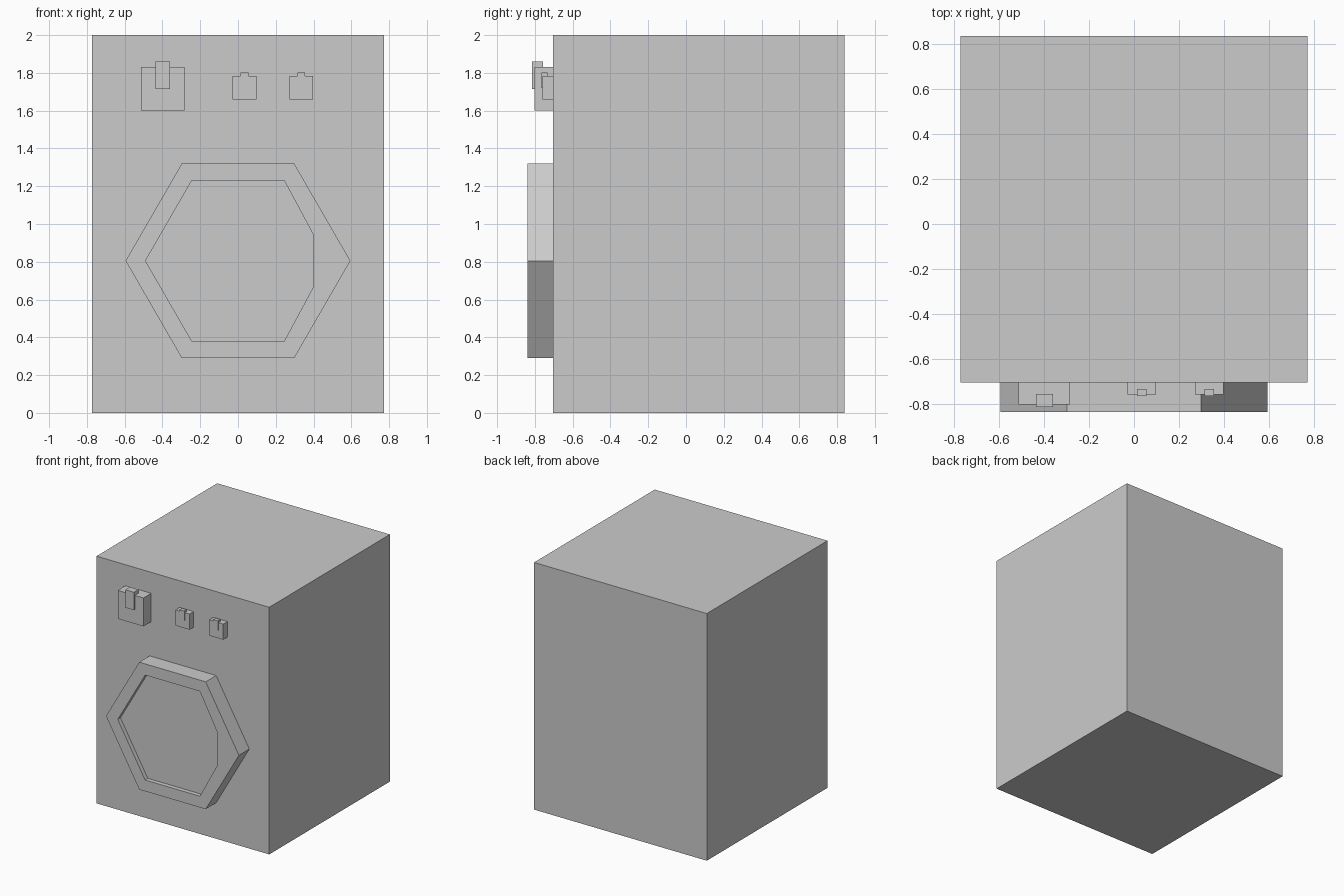
import bpy
import bmesh
import math

cube = bpy.data.objects.get("Cube")
if cube:
    bpy.data.objects.remove(cube, do_unlink=True)

# Single painted-metal colour
grey = bpy.data.materials.new("light_grey")
grey.use_nodes = True
GREY = (0.6, 0.6, 0.6, 1)
grey.diffuse_color = GREY
grey.node_tree.nodes["Principled BSDF"].inputs["Base Color"].default_value = GREY

FRONT = -0.705   # plane of the cabinet front
DOOR_Z = 0.805   # height of the door centre


def finish(name, bm):
    bmesh.ops.recalc_face_normals(bm, faces=bm.faces)
    mesh = bpy.data.meshes.new(name)
    bm.to_mesh(mesh)
    bm.free()
    mesh.materials.append(grey)
    obj = bpy.data.objects.new(name, mesh)
    bpy.context.collection.objects.link(obj)
    return obj


def box(name, x, y, z):
    """Box from (min, max) ranges on each axis."""
    bm = bmesh.new()
    bmesh.ops.create_cube(bm, size=1)
    for v in bm.verts:
        for axis, (low, high) in enumerate((x, y, z)):
            v.co[axis] = low if v.co[axis] < 0 else high
    return finish(name, bm)


def prism(name, outline, y0, y1):
    """Extrude an (x, z) outline along y."""
    bm = bmesh.new()
    face = bm.faces.new([bm.verts.new((x, y0, z)) for x, z in outline])
    new = bmesh.ops.extrude_face_region(bm, geom=[face])["geom"]
    for v in new:
        if isinstance(v, bmesh.types.BMVert):
            v.co.y = y1
    return finish(name, bm)


def hexagon(radius):
    return [(radius * math.cos(math.radians(60 * i)),
             DOOR_Z + radius * math.sin(math.radians(60 * i))) for i in range(6)]


def knob(name, centre_x, base_z, s):
    """Square control block with a raised pointer tab."""
    box(name, (centre_x - 0.115 * s, centre_x + 0.115 * s),
        (FRONT - 0.098 * s, FRONT), (base_z, base_z + 0.23 * s))
    box(name + "_pointer", (centre_x - 0.038 * s, centre_x + 0.038 * s),
        (FRONT - 0.11 * s, FRONT - 0.053 * s),
        (base_z + 0.115 * s, base_z + 0.26 * s))


# Cabinet
box("cabinet", (-0.773, 0.773), (FRONT, 0.838), (0, 2))

# Hexagonal door with a shallow recess, flat on the handle side
door = prism("door", hexagon(0.595), FRONT, -0.838)
inner = hexagon(0.49)
recess = [(0.4, DOOR_Z - 0.136), (0.4, DOOR_Z + 0.136)] + inner[1:]
cutter = prism("door_recess_cutter", recess, -0.803, -0.9)
cut = door.modifiers.new("recess", "BOOLEAN")
cut.operation = "DIFFERENCE"
cut.solver = "EXACT"
cut.object = cutter
cutter.hide_render = True
cutter.hide_viewport = True

# Controls
knob("main_dial", -0.399, 1.60, 1)
knob("centre_switch", 0.034, 1.658, 0.55)
knob("left_switch", 0.335, 1.658, 0.55)
